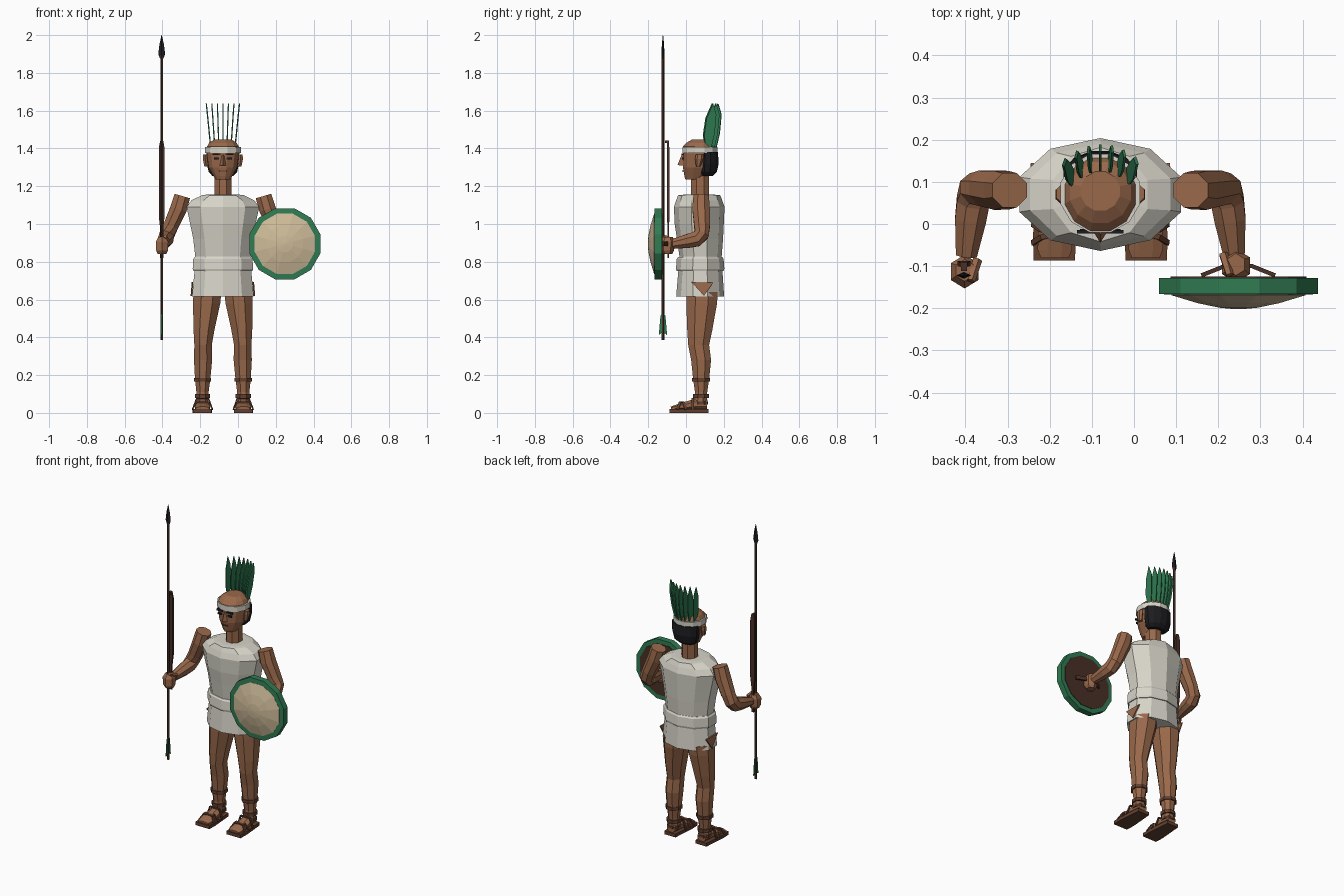
import bpy, bmesh, math
from mathutils import Vector

CX, CY = -0.08, 0.07   # body axis


def material(name, rgb):
    m = bpy.data.materials.new(name)
    m.diffuse_color = (*rgb, 1)
    return m


SKIN = material("skin", (0.32, 0.14, 0.07))
CLOTH = material("cloth", (0.68, 0.66, 0.58))
GREEN = material("green", (0.03, 0.20, 0.085))
HIDE = material("pale hide", (0.62, 0.50, 0.32))
WOOD = material("dark wood", (0.065, 0.03, 0.02))
LEATHER = material("leather", (0.12, 0.05, 0.028))
BLACK = material("black", (0.012, 0.012, 0.015))


def skin_rings(name, rings, mat):
    """Bridge equal-length rings of points and cap both ends."""
    bm = bmesh.new()
    rows = [[bm.verts.new(p) for p in r] for r in rings]
    n = len(rows[0])
    for a, b in zip(rows, rows[1:]):
        for i in range(n):
            j = (i + 1) % n
            bm.faces.new((a[i], a[j], b[j], b[i]))
    bm.faces.new(rows[0][::-1])
    bm.faces.new(rows[-1])
    bmesh.ops.recalc_face_normals(bm, faces=bm.faces)
    me = bpy.data.meshes.new(name)
    bm.to_mesh(me)
    bm.free()
    me.materials.append(mat)
    ob = bpy.data.objects.new(name, me)
    bpy.context.collection.objects.link(ob)
    return ob


def loft(name, rings, n, mat, turn=90):
    """Upright loft; each ring is x, y, z, half width, half depth."""
    out = []
    for x, y, z, rx, ry in rings:
        ang = [math.radians(turn) + math.tau * i / n for i in range(n)]
        out.append([(x + rx * math.cos(a), y + ry * math.sin(a), z) for a in ang])
    return skin_rings(name, out, mat)


def tube(name, path, n, mat, ref=(1, 0, 0), turn=0.0):
    """Sweep along a path; each point is x, y, z, radius near ref, other radius."""
    pts = [Vector(p[:3]) for p in path]
    out = []
    for k, p in enumerate(path):
        t = (pts[min(k + 1, len(pts) - 1)] - pts[max(k - 1, 0)]).normalized()
        b = t.cross(Vector(ref)).normalized()
        a = b.cross(t)
        ang = [math.radians(turn) + math.tau * i / n for i in range(n)]
        out.append([pts[k] + a * p[3] * math.cos(q) + b * p[4] * math.sin(q) for q in ang])
    return skin_rings(name, out, mat)


def plate(name, outline, offset, mat):
    """Flat outline thickened by an offset vector."""
    o = Vector(offset)
    return skin_rings(name, [[Vector(p) for p in outline], [Vector(p) + o for p in outline]], mat)


def box(name, lo, hi, mat):
    (a, b, c), (d, e, f) = lo, hi
    return plate(name, [(a, b, c), (d, b, c), (d, e, c), (a, e, c)], (0, 0, f - c), mat)


# Tunic, belt
loft("tunic", [(CX, CY + 0.005, 0.615, 0.172, 0.127), (CX, CY + 0.006, 0.75, 0.158, 0.117),
               (CX, CY + 0.007, 0.83, 0.154, 0.112), (CX, CY + 0.004, 0.92, 0.165, 0.122),
               (CX, CY, 1.0, 0.182, 0.13), (CX, CY, 1.09, 0.202, 0.134),
               (CX, CY, 1.125, 0.175, 0.122), (CX, CY, 1.152, 0.118, 0.112),
               (CX, CY, 1.155, 0.095, 0.085)], 10, CLOTH)
loft("belt", [(CX, CY + 0.005, 0.75, 0.164, 0.124), (CX, CY + 0.005, 0.762, 0.168, 0.128),
              (CX, CY + 0.005, 0.815, 0.165, 0.124), (CX, CY + 0.005, 0.825, 0.157, 0.117)], 10, CLOTH)

# Neck and head
loft("neck", [(CX, 0.075, 1.13, 0.048, 0.052), (CX, 0.075, 1.29, 0.048, 0.052)], 8, SKIN, 22.5)
loft("head", [(CX, 0.045, 1.235, 0.04, 0.05), (CX, 0.055, 1.255, 0.052, 0.066),
              (CX, 0.065, 1.30, 0.078, 0.084), (CX, 0.07, 1.37, 0.088, 0.09),
              (CX, 0.07, 1.41, 0.087, 0.09), (CX, 0.075, 1.43, 0.075, 0.075),
              (CX, 0.078, 1.447, 0.048, 0.048)], 12, SKIN, 15)
loft("headband", [(CX, CY + 0.003, 1.375, 0.098, 0.096), (CX, CY + 0.003, 1.408, 0.098, 0.096)],
     12, CLOTH, 15)
loft("hair", [(CX, 0.108, 1.255, 0.058, 0.035), (CX, 0.112, 1.275, 0.078, 0.053),
              (CX, 0.115, 1.32, 0.088, 0.06), (CX, 0.115, 1.38, 0.09, 0.056)], 12, BLACK, 15)
skin_rings("nose", [[(CX - 0.02, -0.012, 1.308), (CX, -0.045, 1.312), (CX + 0.02, -0.012, 1.308)],
                    [(CX - 0.008, -0.014, 1.365), (CX, -0.024, 1.365), (CX + 0.008, -0.014, 1.365)]], SKIN)
box("mouth", (CX - 0.02, -0.02, 1.279), (CX + 0.02, -0.013, 1.284), LEATHER)

# Feathers fanned behind the headband
for i in range(7):
    f = (i - 3) / 3
    bx, tx = CX + 0.062 * f, CX + 0.088 * f
    by = 0.148 - 0.032 * f * f
    prof = [(-0.012, 1.385, 0), (-0.03, 1.47, .35), (-0.024, 1.56, .7), (0.004, 1.638, 1),
            (0.026, 1.58, .75), (0.024, 1.48, .4), (0.01, 1.385, 0)]
    plate("feather", [(bx + (tx - bx) * k - 0.003, by + 0.02 * k + dy, z) for dy, z, k in prof],
          (0.006, 0.004 * f, 0), GREEN)

# Paired parts
for s, side in ((-1, "right"), (1, "left")):
    def X(d):
        return CX + s * d

    # Face details
    box(side + "_brow", (X(0.034) - 0.021, -0.023, 1.364), (X(0.034) + 0.021, -0.014, 1.374), BLACK)
    box(side + "_eye", (X(0.034) - 0.014, -0.021, 1.341), (X(0.034) + 0.014, -0.012, 1.352), BLACK)
    loft(side + "_ear", [(X(0.088), 0.065, 1.305, 0.012, 0.012), (X(0.094), 0.07, 1.345, 0.014, 0.022),
                         (X(0.094), 0.072, 1.368, 0.012, 0.02)], 6, SKIN)

    # Arm
    tube(side + "_upper_arm", [(X(0.215), 0.08, 1.148, 0.046, 0.044), (X(0.235), 0.08, 1.08, 0.048, 0.05),
                               (X(0.275), 0.085, 0.99, 0.043, 0.045), (X(0.296), 0.082, 0.945, 0.042, 0.042),
                               (X(0.302), 0.055, 0.92, 0.042, 0.044), (X(0.308), 0.01, 0.91, 0.04, 0.04),
                               (X(0.318), -0.075, 0.893, 0.027, 0.027)], 8, SKIN, turn=22.5)
    dy = 0 if s < 0 else 0.014
    fx = X(0.322)
    loft(side + "_fist", [(fx, -0.113 + dy, 0.84, 0.026, 0.026), (fx, -0.115 + dy, 0.86, 0.036, 0.038),
                          (fx, -0.113 + dy, 0.905, 0.038, 0.04), (fx, -0.11 + dy, 0.93, 0.024, 0.026)],
         6, SKIN)
    tube(side + "_thumb", [(fx - s * 0.03, -0.085 + dy, 0.915, 0.012, 0.012),
                           (fx - s * 0.015, -0.135 + dy, 0.935, 0.010, 0.010)], 5, SKIN)

    # Leg
    loft(side + "_leg", [(X(0.108), 0.075, 0.05, 0.036, 0.038), (X(0.108), 0.08, 0.11, 0.035, 0.035),
                         (X(0.107), 0.08, 0.18, 0.044, 0.046), (X(0.105), 0.08, 0.28, 0.052, 0.057),
                         (X(0.105), 0.067, 0.36, 0.05, 0.06), (X(0.1), 0.073, 0.44, 0.06, 0.072),
                         (X(0.086), 0.083, 0.58, 0.078, 0.088), (X(0.082), 0.085, 0.64, 0.08, 0.09)],
         8, SKIN, 22.5)
    plate(side + "_hip_patch", [(X(0.157), 0.03, 0.692), (X(0.157), 0.145, 0.69), (X(0.163), 0.095, 0.62)],
          (s * 0.008, 0, 0), SKIN)

    # Leather bands and sandal
    for z, r in ((0.165, 0.05), (0.08, 0.044)):
        loft(side + "_leg_band", [(X(0.108), 0.08, z, r, r + 0.002), (X(0.108), 0.08, z + 0.02, r, r + 0.002)],
             8, LEATHER, 22.5)
    sole = [(0.06, -0.087), (0.158, -0.087), (0.16, -0.03), (0.148, 0.12), (0.07, 0.12), (0.058, -0.03)]
    plate(side + "_sole", [(X(d), y, 0) for d, y in sole], (0, 0, 0.021), LEATHER)
    tube(side + "_foot", [(X(0.108), 0.112, 0.045, 0.03, 0.028), (X(0.108), 0.06, 0.047, 0.037, 0.034),
                          (X(0.108), -0.01, 0.036, 0.043, 0.022), (X(0.108), -0.06, 0.027, 0.044, 0.014),
                          (X(0.108), -0.08, 0.025, 0.036, 0.009)], 8, SKIN, turn=22.5)
    for y0, y1 in ((-0.045, 0.0), (0.0, -0.045), (0.035, 0.035)):
        top = 0.056 if y0 < 0.03 else 0.076
        tube(side + "_strap", [(X(0.055), y0, 0.018, 0.009, 0.005), (X(0.075), y0 * .7 + y1 * .3, top, 0.009, 0.005),
                               (X(0.14), y0 * .3 + y1 * .7, top, 0.009, 0.005), (X(0.161), y1, 0.018, 0.009, 0.005)],
             4, LEATHER, ref=(0, 1, 0), turn=45)
    loft(side + "_heel_strap", [(X(0.108), 0.08, 0.045, 0.04, 0.04), (X(0.108), 0.08, 0.06, 0.04, 0.04)],
         8, LEATHER, 22.5)


# Shield, built as discs stacked along the depth axis
def disc(name, rings, mat):
    out = [[(0.248 + r * math.cos(a), y, 0.895 + r * math.sin(a))
            for a in [math.tau * (i + 0.5) / 12 for i in range(12)]] for y, r in rings]
    return skin_rings(name, out, mat)


disc("shield_rim", [(-0.128, 0.166), (-0.128, 0.195), (-0.166, 0.195), (-0.168, 0.164)], GREEN)
disc("shield_face", [(-0.16, 0.165), (-0.169, 0.165), (-0.188, 0.1), (-0.199, 0.045), (-0.202, 0.01)], HIDE)
disc("shield_back", [(-0.14, 0.167), (-0.125, 0.167)], WOOD)
tube("shield_grip", [(0.16, -0.122, 0.895, 0.016, 0.007), (0.215, -0.1, 0.895, 0.016, 0.007),
                     (0.28, -0.1, 0.895, 0.016, 0.007), (0.335, -0.122, 0.895, 0.016, 0.007)],
     4, WOOD, ref=(0, 0, 1), turn=45)

# Spear with stone point and tail feathers
SX, SY = -0.404, -0.122
loft("spear_shaft", [(SX, SY, 0.385, 0.008, 0.008), (SX, SY, 1.91, 0.008, 0.008)], 6, WOOD)
loft("spear_point", [(SX, SY, 1.875, 0.009, 0.007), (SX, SY, 1.90, 0.018, 0.008),
                     (SX, SY, 1.95, 0.012, 0.006), (SX, SY, 2.0, 0.001, 0.001)], 4, BLACK)
for d in (-1, 1):
    plate("tail_feather", [(SX - 0.003, SY + d * 0.005, 0.525), (SX - 0.003, SY + d * 0.013, 0.515),
                           (SX - 0.003, SY + d * 0.022, 0.412), (SX - 0.003, SY + d * 0.005, 0.425)],
          (0.006, 0, 0), GREEN)

# Spear thrower held beside the shaft
loft("thrower", [(SX, -0.094, 0.82, 0.012, 0.007), (SX, -0.094, 0.98, 0.012, 0.007),
                 (SX, -0.094, 1.04, 0.022, 0.008), (SX, -0.094, 1.40, 0.022, 0.008),
                 (SX, -0.096, 1.44, 0.012, 0.008)], 4, WOOD, 45)
box("thrower_hook", (SX - 0.007, -0.112, 1.428), (SX + 0.007, -0.09, 1.441), WOOD)
